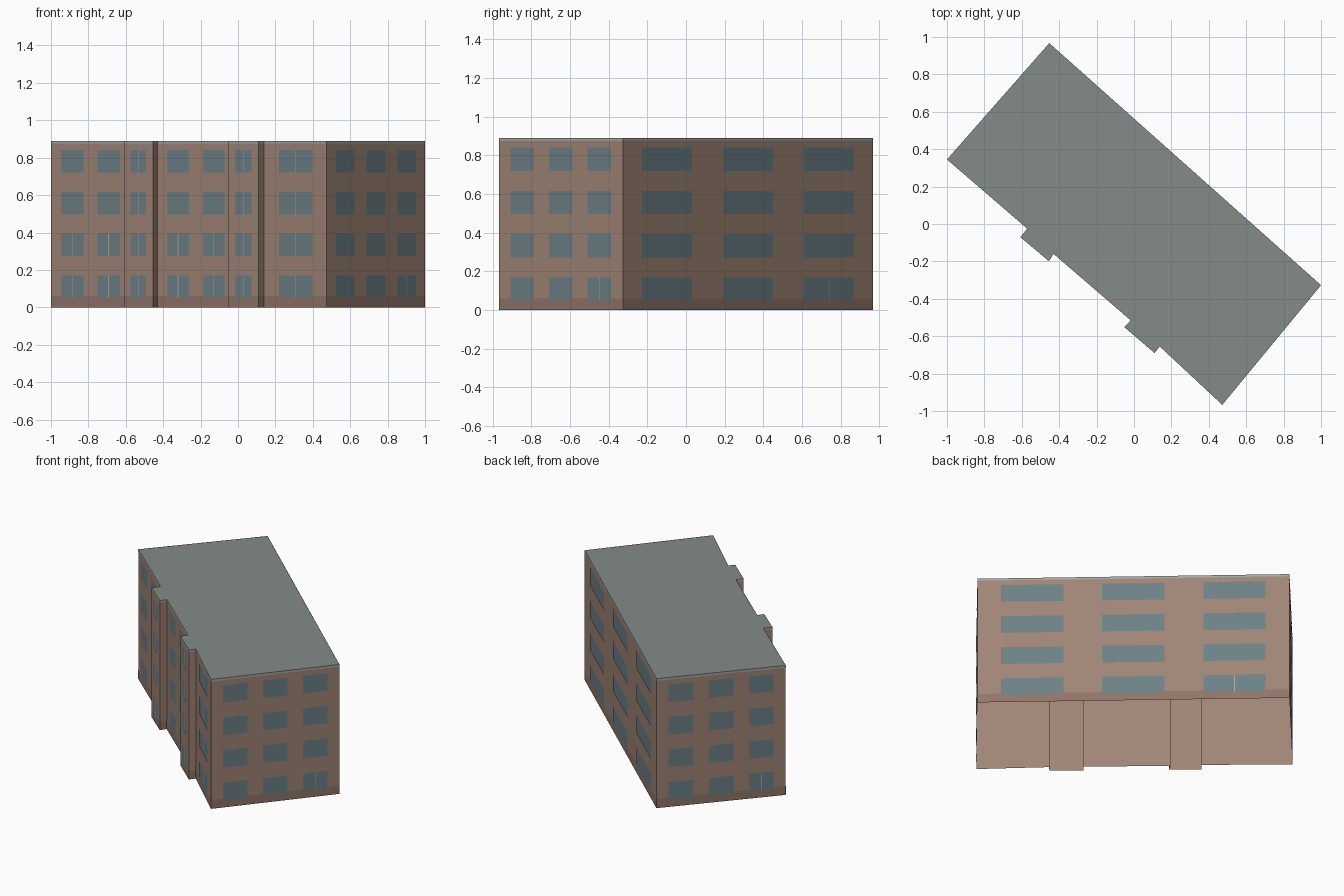
import bpy, bmesh
from mathutils import Vector

if "Cube" in bpy.data.objects:
    bpy.data.objects.remove(bpy.data.objects["Cube"])

# Footprint, counter-clockwise from the left corner
PTS = [Vector(p) for p in [(-1, 0.345), (-0.571, -0.025), (-0.608, -0.07), (-0.455, -0.199),
       (-0.43, -0.16), (-0.018, -0.515), (-0.052, -0.551), (0.11, -0.69),
       (0.138, -0.655), (0.472, -0.967), (1, -0.327), (-0.453, 0.967)]]
N = len(PTS)


def material(name, rgb):
    m = bpy.data.materials.new(name)
    m.diffuse_color = (*rgb, 1)
    m.use_nodes = True
    m.node_tree.nodes["Principled BSDF"].inputs["Base Color"].default_value = m.diffuse_color
    return m


BRICK = material("brick", (0.35, 0.235, 0.18))
PLINTH = material("plinth_brown", (0.28, 0.18, 0.14))
COPING = material("coping_grey", (0.38, 0.39, 0.37))
ROOF = material("roof_grey", (0.23, 0.26, 0.25))
GLASS = material("glass", (0.15, 0.22, 0.24))
FRAME = material("frame_light", (0.42, 0.4, 0.36))
TOP = 0.89


def make(name, bm, mat):
    me = bpy.data.meshes.new(name)
    bm.to_mesh(me)
    bm.free()
    me.materials.append(mat)
    ob = bpy.data.objects.new(name, me)
    bpy.context.collection.objects.link(ob)


def panel(bm, wall, s0, s1, z0, z1, off):
    """Flat panel on a wall, s measured along it."""
    a, b = PTS[wall], PTS[(wall + 1) % N]
    d = (b - a).normalized()
    n = Vector((d.y, -d.x)) * off
    p, q = a + d * s0 + n, a + d * s1 + n
    bm.faces.new([bm.verts.new(c) for c in
                  ((*p, z0), (*q, z0), (*q, z1), (*p, z1))])


def wall_length(i):
    return (PTS[(i + 1) % N] - PTS[i]).length


def band(name, z0, z1, mat, off=0.0):
    """Ring of vertical walls around the footprint."""
    bm = bmesh.new()
    for i in range(N):
        panel(bm, i, 0, wall_length(i), z0, z1, off)
    if off == 0:
        bmesh.ops.remove_doubles(bm, verts=bm.verts, dist=1e-5)
    make(name, bm, mat)


# Building shell, open underneath; plinth and coping are thin facings
band("walls", 0, TOP, BRICK)
band("plinth", 0, 0.06, PLINTH, 0.001)
band("coping", 0.875, TOP, COPING, 0.001)
roof = bmesh.new()
roof.faces.new([roof.verts.new((*p, TOP)) for p in PTS])
make("roof", roof, ROOF)

# Windows: wall index -> (centre fractions, width fraction, split mode)
WALLS = {
    0: ((0.268, 0.722), 0.28, "lower"),
    2: ((0.5,), 0.54, "all"),
    4: ((0.27, 0.73), 0.28, "lower"),
    6: ((0.5,), 0.54, "all"),
    8: ((0.515,), 0.54, "all"),
    9: ((0.188, 0.5, 0.812), 0.19, "door"),
    10: ((0.176, 0.5, 0.824), 0.2, "door"),
    11: ((0.188, 0.5, 0.812), 0.19, "door"),
}
glass, frame = bmesh.new(), bmesh.new()
for wall, (centres, width, split) in WALLS.items():
    length = wall_length(wall)
    for row in range(4):
        z0 = 0.05 + 0.2235 * row
        z1 = z0 + 0.12
        for k, c in enumerate(centres):
            mid, half = c * length, width * length / 2
            panel(glass, wall, mid - half, mid + half, z0, z1, 0.002)
            if (split == "all" or (split == "lower" and row < 2)
                    or (split == "door" and row == 0 and k == len(centres) - 1)):
                panel(frame, wall, mid - 0.002, mid + 0.002, z0, z1, 0.003)

make("windows", glass, GLASS)
make("window_mullions", frame, FRAME)
